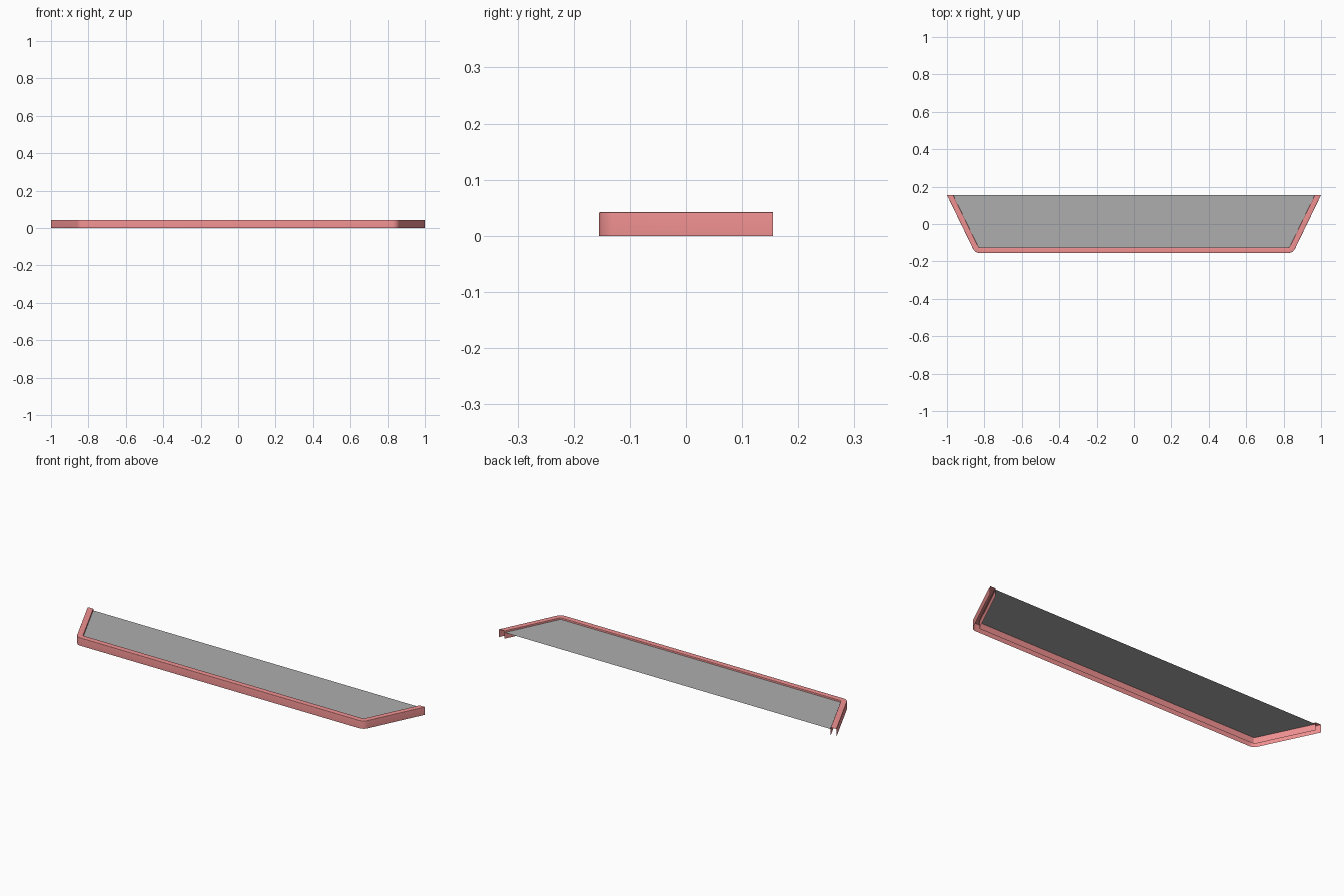
import bpy, math
from mathutils import Vector

if "Cube" in bpy.data.objects:
    bpy.data.objects.remove(bpy.data.objects["Cube"])

H, W, HALF_Y, R = 0.042, 0.03, 0.155, 0.04   # rim height, rim width, half depth, corner radius
PANEL_Z = 0.033
BACK_X, FRONT_X = 1.0, 0.85


def make_mesh(name, verts, faces, colour):
    mesh = bpy.data.meshes.new(name)
    mesh.from_pydata(verts, [], faces)
    mat = bpy.data.materials.new(name + "_colour")
    mat.diffuse_color = colour
    mat.use_nodes = True
    mat.node_tree.nodes["Principled BSDF"].inputs["Base Color"].default_value = mat.diffuse_color
    mesh.materials.append(mat)
    obj = bpy.data.objects.new(name, mesh)
    bpy.context.collection.objects.link(obj)
    return obj


# Plan path: (point, inward offset direction), back left -> front -> back right
side = Vector((BACK_X - FRONT_X, -2 * HALF_Y)).normalized()
normal = Vector((-side.y, side.x))
turn = math.atan2(-side.y, side.x)
tangent = R * math.tan(turn / 2)
centre = Vector((-FRONT_X + tangent, -HALF_Y + R))
left = [(Vector((-BACK_X, HALF_Y)), Vector((1 / normal.x, 0)))]
SEG = 8
start = math.atan2(-normal.y, -normal.x) % (2 * math.pi)
for i in range(SEG + 1):
    a = start + turn * i / SEG
    d = Vector((math.cos(a), math.sin(a)))
    left.append((centre + R * d, -d))
right = [(Vector((-p.x, p.y)), Vector((-n.x, n.y))) for p, n in reversed(left)]
path = left + right

# Rim: thin downward-open channel with softened top edges, swept along three sides
b = 0.002
arc = [(b * (1 - math.cos(t)), H - b + b * math.sin(t))
       for t in (math.radians(22.5 * i) for i in range(5))]
profile = [(0, 0)] + arc + [(W - d, z) for d, z in reversed(arc)] + [(W, 0)]
k = len(profile)
verts = [(*(p + n * d), z) for p, n in path for d, z in profile]
faces = [(i * k + j, (i + 1) * k + j, (i + 1) * k + j + 1, i * k + j + 1)
         for i in range(len(path) - 1) for j in range(k - 1)]
rim = make_mesh("rim", verts, faces, (0.88, 0.285, 0.285, 1))
bpy.context.view_layer.objects.active = rim
rim.select_set(True)
bpy.ops.object.shade_smooth_by_angle(angle=math.radians(30))

# Panel: flat grey sheet just below the rim top, tucked slightly into the rim
pv = [(*(p + n * (W - 0.002)), PANEL_Z) for p, n in path]
make_mesh("panel", pv, [tuple(range(len(pv)))], (0.42, 0.42, 0.42, 1))
